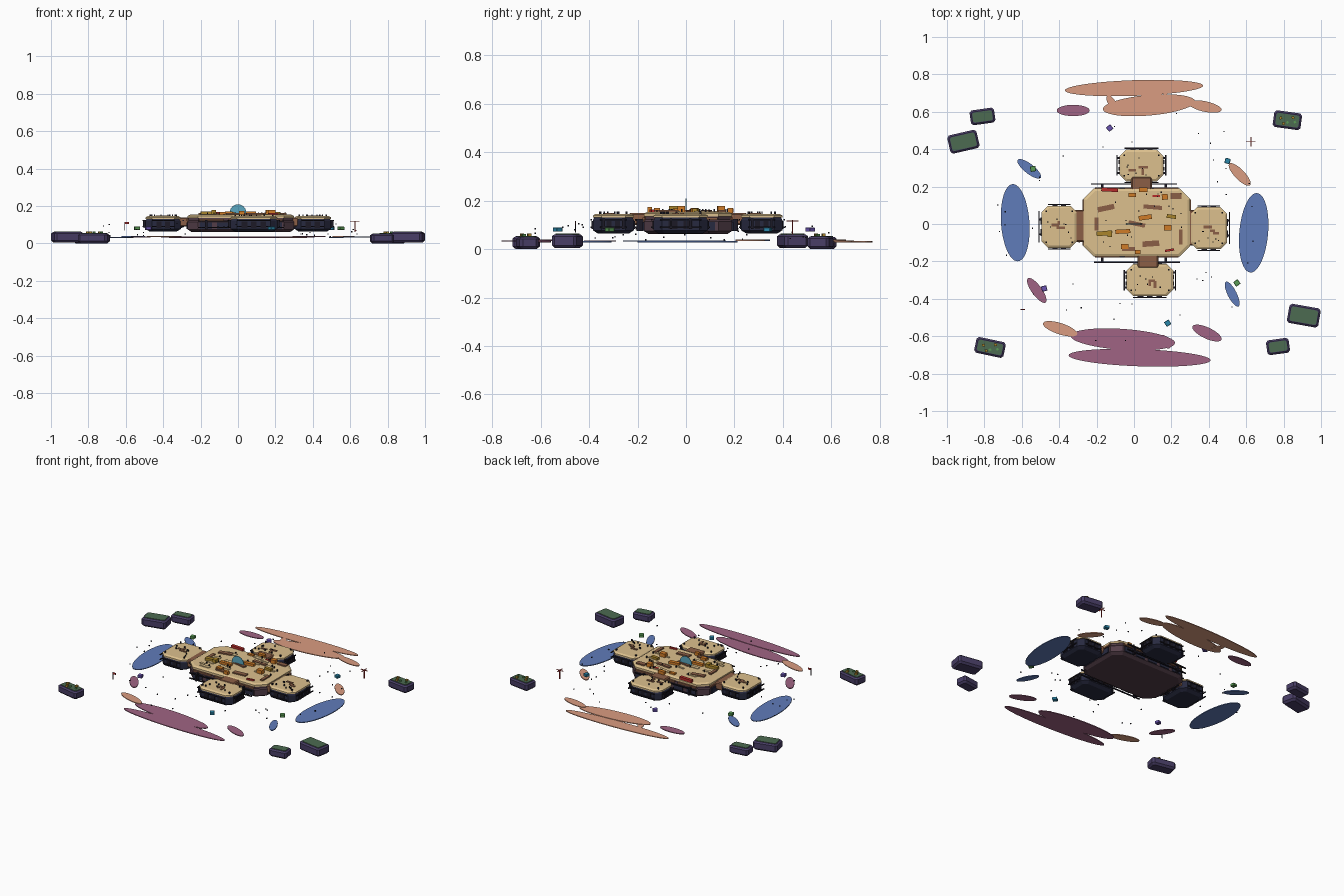
import bpy, bmesh, math, random
from mathutils import Matrix, Vector

if "Cube" in bpy.data.objects:
    bpy.data.objects.remove(bpy.data.objects["Cube"])

random.seed(7)
MATS = {}
COL = dict(tan="DBBF8C", navy="2C2E42", maroon="54404A", brown="8A5F48", orange="CF7B2C", red="B5302E",
           gold="A8842F", dark="22202A", purple="9E6482", peach="D99B80", blue="607BB8", rock="4A4066",
           green="4D6A52", teal="2F86A8", violet="6A55B0", leaf="5A9A55", holo="5AA5BE")


def mat(key):
    if key not in MATS:
        m = bpy.data.materials.new(key)
        rgb = [(int(COL[key][i:i + 2], 16) / 255) ** 2.2 for i in (0, 2, 4)]
        m.diffuse_color = (*rgb, 1)
        m.use_nodes = True
        m.node_tree.nodes["Principled BSDF"].inputs["Base Color"].default_value = m.diffuse_color
        MATS[key] = m
    return MATS[key]


def finish(name, bm, key):
    bmesh.ops.recalc_face_normals(bm, faces=bm.faces[:])
    me = bpy.data.meshes.new(name)
    bm.to_mesh(me)
    bm.free()
    ob = bpy.data.objects.new(name, me)
    me.materials.append(mat(key))
    bpy.context.collection.objects.link(ob)
    return ob


def boxes(name, key, items, bevel=0):
    """One object from many boxes: (x, y, z centre, sx, sy, sz, degrees)."""
    bm = bmesh.new()
    for x, y, z, sx, sy, sz, r in items:
        M = Matrix.Translation((x, y, z)) @ Matrix.Rotation(math.radians(r), 4, 'Z') @ Matrix.Diagonal((sx, sy, sz, 1))
        bmesh.ops.create_cube(bm, size=1, matrix=M)
    if bevel:
        bmesh.ops.bevel(bm, geom=bm.edges[:], offset=bevel, segments=1, affect='EDGES')
    return finish(name, bm, key)


def octa(name, key, c, hx, hy, cut, levels, rot=0):
    """Chamfered-corner prism lofted through (z, inset) levels."""
    bm = bmesh.new()
    R = Matrix.Translation((c[0], c[1], 0)) @ Matrix.Rotation(math.radians(rot), 4, 'Z')
    rings = []
    for z, d in levels:
        a, b, k = hx - d, hy - d, max(cut - d * .5, .002)
        pts = [(a, -b + k), (a, b - k), (a - k, b), (-a + k, b), (-a, b - k), (-a, -b + k), (-a + k, -b), (a - k, -b)]
        rings.append([bm.verts.new(R @ Vector((*p, z))) for p in pts])
    for lo, hi in zip(rings, rings[1:]):
        for i in range(8):
            bm.faces.new((lo[i], lo[(i + 1) % 8], hi[(i + 1) % 8], hi[i]))
    bm.faces.new(rings[0][::-1])
    bm.faces.new(rings[-1])
    return finish(name, bm, key)


def disc(name, key, M, depth, seg=48):
    bm = bmesh.new()
    bmesh.ops.create_cone(bm, cap_ends=True, segments=seg, radius1=1, radius2=1, depth=depth, matrix=M)
    return finish(name, bm, key)


def wall_panels(c, hx, hy, z, h, step, t, fill=.7):
    """Row of thin plates around the four straight sides of a hull."""
    out = []
    for half, other, axis in ((hx, hy, 0), (hy, hx, 1)):
        n = max(2, int(2 * (half - .05) / step))
        for i in range(n):
            u = (i + .5) / n * 2 * (half - .05) - (half - .05)
            w = 2 * (half - .05) / n * fill
            for s in (-1, 1):
                out.append((c[0] + u, c[1] + s * other, z, w, t, h, 0) if axis == 0
                           else (c[0] + s * other, c[1] + u, z, t, w, h, 0))
    return out


# central platform: hull, deck, wall plates
C, HX, HY = (.015, .008), .285, .182
octa("central_hull", "maroon", C, HX, HY, .055, [(.062, .02), (.075, 0), (.115, 0), (.122, .006), (.137, .006)])
octa("central_deck", "tan", C, HX, HY, .055, [(.135, 0), (.147, 0), (.154, .014)])
boxes("central_wall_plates", "navy", wall_panels(C, HX, HY, .095, .036, .09, .012))
boxes("central_trim", "brown", wall_panels(C, HX, HY, .126, .01, .14, .01, .85))
boxes("central_side_bars", "dark", [(-.0, .214, .12, .46, .007, .007, 0), (.015, -.205, .12, .46, .007, .007, 0),
                                    (.0, .214, .085, .46, .007, .007, 0), (.015, -.205, .085, .46, .007, .007, 0)])
boxes("central_bar_mounts", "dark", [(x, y, .1, .012, .03, .05, 0) for x in (-.17, .17) for y in (.2, -.19)])

# four docking pods with decks, rails, plates and bridges
pods = {"back": (.04, .313, .118, .085), "front": (.085, -.3, .125, .085),
        "left": (-.4, -.015, .095, .112), "right": (.4, -.022, .098, .112)}
plates, rails, panels, rivets, hatches = [], [], [], [], []
for n, (x, y, hx, hy) in pods.items():
    octa(n + "_pod_hull", "navy", (x, y), hx, hy, .035, [(.064, .022), (.078, 0), (.12, 0), (.132, .007)])
    octa(n + "_pod_deck", "tan", (x, y), hx, hy, .035, [(.13, 0), (.139, 0), (.146, .012)])
    plates += wall_panels((x, y), hx, hy, .1, .034, .045, .01, .6)
    for s in (-1, 1):
        for z in (.09, .122):
            if n in ("left", "right"):
                rails.append((x + s * (hx + .012), y, z, .006, .17, .006, 0))
                rails.append((x, y + s * (hy + .007), z, .12, .006, .006, 0))
            else:
                rails.append((x, y + s * (hy + .007), z, .18, .006, .006, 0))
                rails.append((x + s * (hx + .012), y, z, .006, .11, .006, 0))
        for t in (-1, 1):
            rivets.append((x + s * (hx - .025), y + t * (hy - .03), .15, .008, .008, .012, 0))
            rails.append((x + s * (hx + .004), y + t * .04, .105, .018, .01, .042, 0))
    for i in range(7):
        px, py = x + random.uniform(-.7, .7) * hx, y + random.uniform(-.7, .7) * hy
        rivets.append((px, py, .15, .006, .006, .012, 0))
    for i in range(3):
        hatches.append((x + random.uniform(-.55, .55) * hx, y + random.uniform(-.55, .55) * hy, .147,
                        random.uniform(.02, .05), .014, .006, random.choice((0, 0, 90))))
boxes("pod_wall_plates", "dark", plates)
boxes("pod_rails", "dark", rails)
boxes("pod_hatches", "brown", hatches)
boxes("pod_bridges", "brown", [(.04, .217, .125, .11, .07, .05, 0), (.075, -.2, .125, .11, .07, .05, 0),
                               (-.295, -.01, .115, .06, .17, .05, 0), (.295, -.02, .115, .06, .19, .05, 0)], .006)

# blocks on the central deck
boxes("deck_red_crates", "red", [(-.13, .183, .16, .09, .02, .018, -3), (.19, -.14, .157, .05, .012, .012, 10),
                                 (.12, .15, .156, .04, .012, .01, 0)])
boxes("deck_orange_crates", "orange", [(.05, .183, .16, .045, .022, .02, 0), (.165, .145, .165, .032, .03, .026, 5),
                                       (-.01, .155, .158, .04, .02, .012, 0), (.06, .035, .161, .07, .025, .018, 8),
                                       (-.06, -.04, .161, .08, .022, .016, 3), (.18, -.02, .165, .04, .03, .026, 0),
                                       (-.05, -.12, .161, .04, .025, .018, 0), (.02, -.15, .163, .03, .02, .022, 0)])
boxes("deck_gold_crates", "gold", [(-.16, -.05, .162, .08, .024, .02, 5), (-.13, -.052, .167, .025, .035, .022, 0),
                                   (.2, .04, .161, .05, .02, .016, -8)])
boxes("deck_brown_hatches", "brown", [(-.15, .085, .157, .09, .028, .01, 12), (.015, .0, .157, .09, .022, .01, -12),
                                      (.225, .15, .157, .06, .03, .01, 0), (-.03, -.133, .157, .07, .022, .01, 0),
                                      (.09, -.105, .157, .09, .03, .01, 4), (.1, .09, .157, .1, .022, .01, -5),
                                      (-.2, .0, .157, .02, .07, .01, 0), (.25, -.07, .157, .02, .08, .01, 0)])
for i in range(22):
    px, py = C[0] + random.uniform(-.24, .24), C[1] + random.uniform(-.15, .15)
    panels.append((px, py, .155, random.uniform(.02, .07), random.uniform(.01, .03), .006, random.choice((0, 8, -8))))
    rivets.append((px + .02, py + .015, .159, .006, .006, .014, 0))
boxes("deck_panels", "tan", panels)
boxes("deck_rivets", "dark", rivets)

# upright projection disc
disc("projection_disc", "holo", Matrix.Translation((0, 0, .165)) @ Matrix.Rotation(math.pi / 2, 4, 'X')
     @ Matrix.Diagonal((.044, .044, 1, 1)), .003)

# flat clouds: colour, x, y, half length, half width, degrees
clouds = [("peach", 0, .727, .37, .042, 2), ("peach", .08, .635, .247, .055, 5), ("peach", .38, .628, .09, .028, -12),
          ("peach", -.12, .65, .042, .02, -60), ("purple", -.325, .607, .088, .03, 0),
          ("blue", -.56, .295, .078, .026, -38), ("blue", -.635, .007, .207, .076, 94),
          ("purple", -.52, -.355, .08, .027, -54), ("peach", -.395, -.56, .096, .03, -18),
          ("purple", -.06, -.617, .28, .056, -4), ("purple", .03, -.715, .38, .046, -2),
          ("purple", .39, -.583, .085, .03, -25), ("blue", .525, -.375, .074, .024, -63),
          ("blue", .64, -.047, .213, .077, 85), ("peach", .565, .265, .08, .027, -46),
          ("purple", .17, -.63, .04, .02, -60)]
for i, (k, x, y, a, b, r) in enumerate(clouds):
    disc(f"cloud_{i + 1}", k, Matrix.Translation((x, y, .031 + .003 * (i % 3)))
         @ Matrix.Rotation(math.radians(r), 4, 'Z') @ Matrix.Diagonal((a, b, 1, 1)), .005)

# outlying islands with green tops: x, y, half x, half y, base z, top z, degrees
islands = [(-.81, .575, .066, .04, 0, .053, 8), (-.912, .44, .08, .05, .004, .063, 13),
           (.82, .555, .075, .045, 0, .054, -8), (.908, -.49, .085, .052, .004, .063, -10),
           (.77, -.655, .061, .04, 0, .053, 8), (-.77, -.66, .08, .043, 0, .054, -12)]
for i, (x, y, hx, hy, z0, z1, r) in enumerate(islands):
    octa(f"island_{i + 1}_base", "rock", (x, y), hx, hy, .012,
         [(z0, .012), (z0 + .012, 0), (z1 - .01, 0), (z1 - .002, .009)], r)
    octa(f"island_{i + 1}_top", "green", (x, y), hx - .013, hy - .013, .008, [(z1 - .004, 0), (z1 + .001, 0)], r)
bits = [(-.035, .012), (.0, -.012), (.03, .014), (.04, -.01), (-.02, -.018)]
boxes("island_crates", "gold", [(x + u, y + v, .059, .014, .014, .012, 10)
                                for x, y in ((.82, .555), (-.77, -.66)) for u, v in bits[::2]])
boxes("island_shrubs", "leaf", [(x + u, y + v, .058, .012, .012, .01, 30)
                                for x, y in ((.82, .555), (-.77, -.66)) for u, v in bits[1::2]])

# small hovering cubes
for k, pts in {"violet": [(-.13, .513, 40), (-.48, -.345, 15)], "teal": [(.5, .337, -15), (.18, -.53, 35)],
               "leaf": [(-.54, .295, 10), (.55, -.315, 35)]}.items():
    boxes(k + "_drones", k, [(x, y, .081, .029, .029, .018, r) for x, y, r in pts], .002)

# beacon mast with crossbars, flag mast
boxes("beacon_mast", "red", [(.625, .44, .09, .005, .005, .06, 0), (.625, .44, .116, .05, .004, .004, 0),
                             (.625, .44, .116, .004, .05, .004, 0)])
boxes("flag_mast", "dark", [(-.605, -.457, .092, .004, .004, .048, 0)])
boxes("flag", "red", [(-.594, -.457, .109, .022, .003, .012, 0)])

# drifting specks
specks = []
for i in range(40):
    a, r = random.uniform(0, math.tau), random.uniform(.45, .72)
    specks.append((r * math.cos(a) * 1.05, r * math.sin(a) * .9, random.uniform(.035, .11), .006, .006, .006, 0))
boxes("drifting_specks", "dark", specks)
